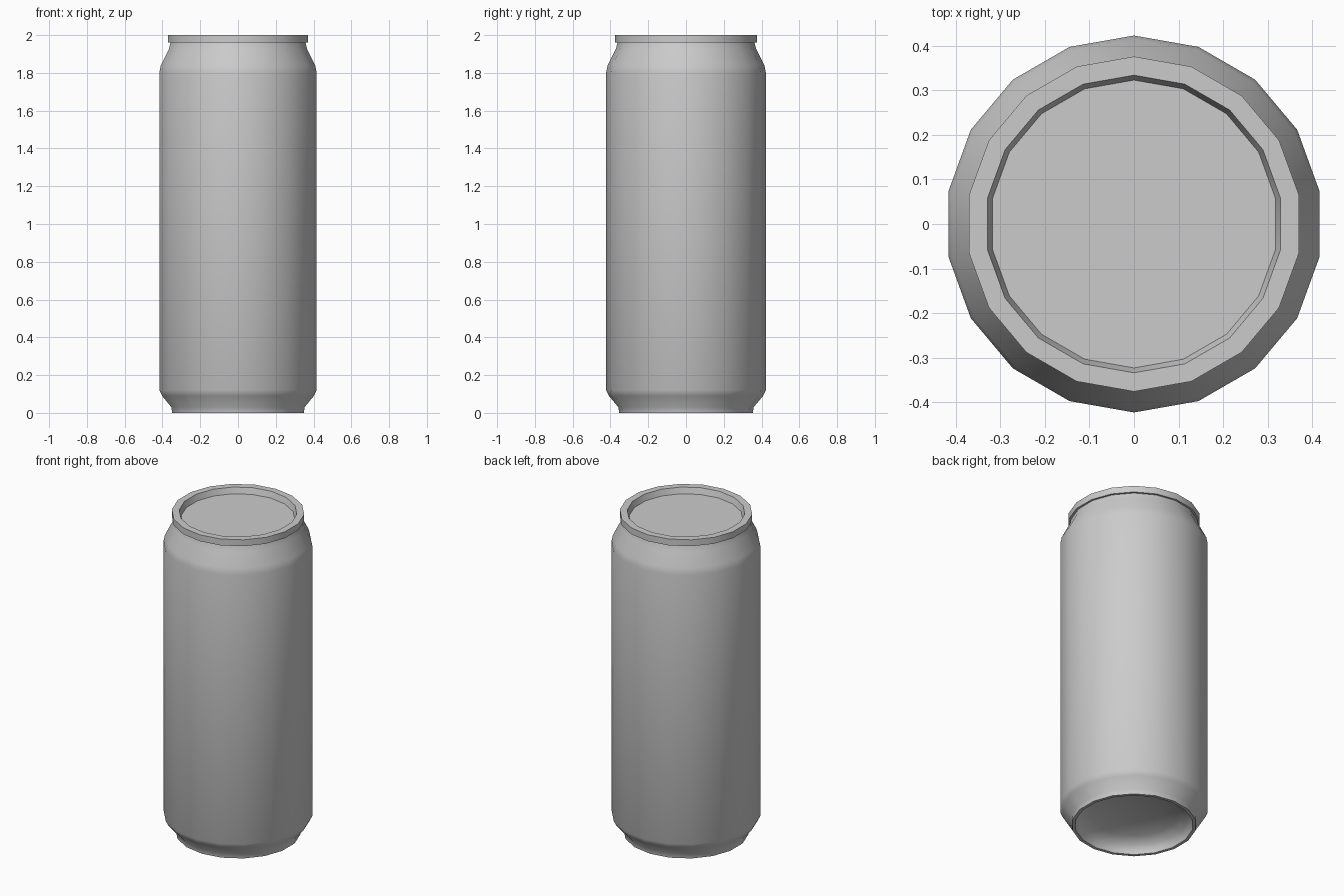
import bpy, bmesh, math

if "Cube" in bpy.data.objects:
    bpy.data.objects.remove(bpy.data.objects["Cube"])

SIDES = 18


def lathe(name, profile):
    """Revolve (radius, z) points around z; radius 0 closes to a pole."""
    bm = bmesh.new()
    rings = []
    for r, z in profile:
        if r == 0:
            rings.append([bm.verts.new((0, 0, z))] * SIDES)
        else:
            angles = [math.pi / 2 + 2 * math.pi * i / SIDES for i in range(SIDES)]
            rings.append([bm.verts.new((r * math.cos(a), r * math.sin(a), z)) for a in angles])
    for a, b in zip(rings, rings[1:]):
        for i in range(SIDES):
            j = (i + 1) % SIDES
            bm.faces.new(list(dict.fromkeys((a[i], a[j], b[j], b[i]))))
    bmesh.ops.recalc_face_normals(bm, faces=bm.faces)
    mesh = bpy.data.meshes.new(name)
    bm.to_mesh(mesh)
    bm.free()
    obj = bpy.data.objects.new(name, mesh)
    bpy.context.collection.objects.link(obj)
    bpy.ops.object.select_all(action='DESELECT')
    obj.select_set(True)
    bpy.context.view_layer.objects.active = obj
    bpy.ops.object.shade_smooth_by_angle(angle=math.radians(35))
    return obj


# Whole can: domed underside, foot, body, neck, rim and recessed lid
dome = [(0.33 * math.sin(math.radians(t)), 0.02 + 0.09 * math.cos(math.radians(t)))
        for t in (0, 25, 50, 70, 90)]
dome[0] = (0, 0.11)
foot = [(0.335, 0), (0.354, 0), (0.358, 0.03)]
body = [(0.408, 0.09), (0.423, 0.12), (0.423, 1.80), (0.415, 1.84)]
neck = [(0.372, 1.925), (0.363, 1.96)]
rim = [(0.376, 1.96), (0.376, 2.0), (0.334, 2.0)]
lid = [(0.323, 1.963), (0, 1.963)]
lathe("can", dome + foot + body + neck + rim + lid)
